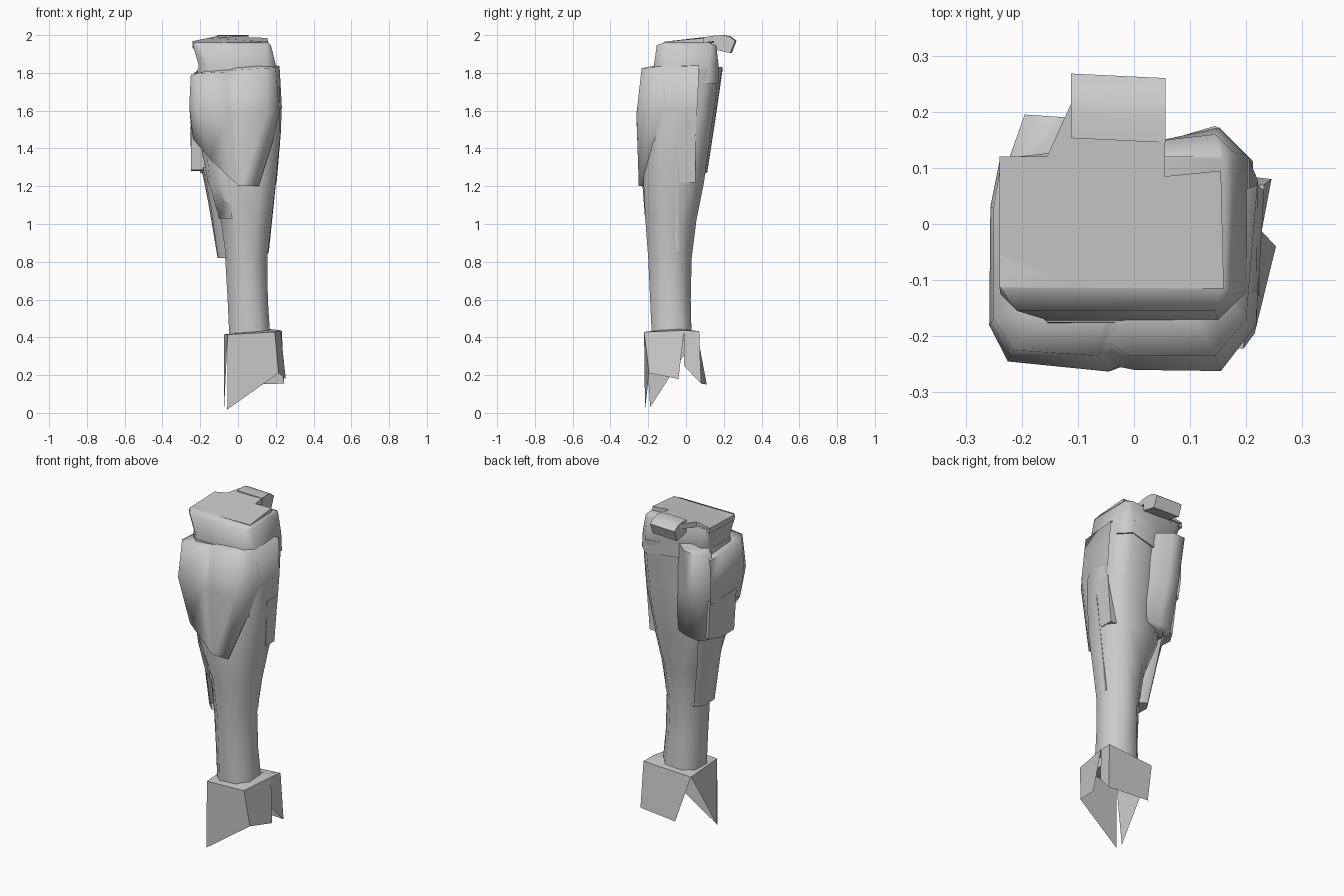
import bpy, bmesh, math
from mathutils import Vector

grey = bpy.data.materials.new("plain_grey")
grey.diffuse_color = (0.6, 0.6, 0.6, 1)


def finish(name, bm, angle=40, recalc=True):
    bmesh.ops.remove_doubles(bm, verts=bm.verts, dist=0.0005)
    if recalc:
        bmesh.ops.recalc_face_normals(bm, faces=bm.faces)
    me = bpy.data.meshes.new(name)
    bm.to_mesh(me)
    bm.free()
    me.materials.append(grey)
    ob = bpy.data.objects.new(name, me)
    bpy.context.collection.objects.link(ob)
    bpy.ops.object.select_all(action='DESELECT')
    ob.select_set(True)
    bpy.context.view_layer.objects.active = ob
    bpy.ops.object.shade_smooth_by_angle(angle=math.radians(angle))
    return ob


def skin(name, rows, closed=False, caps=False, angle=40, recalc=True):
    """Bridge rows of points with quads, optionally closing rings and ends.
    Open skins run top to bottom, counter-clockwise from above, to face outward."""
    bm = bmesh.new()
    vs = [[bm.verts.new(p) for p in r] for r in rows]
    n = len(rows[0])
    for a, b in zip(vs, vs[1:]):
        for i in range(n if closed else n - 1):
            j = (i + 1) % n
            bm.faces.new((a[j], a[i], b[i], b[j]))
    if caps:
        bm.faces.new(vs[0])
        bm.faces.new(vs[-1])
    return finish(name, bm, angle, recalc)


def slab(name, outer, inward):
    """Plate from an outer outline, sunk into the body by an offset."""
    inner = [Vector(p) + Vector(inward) for p in outer]
    return skin(name, [outer, inner], True, True)


def ring(z, x0, x1, y0, y1, c, s=0.0):
    """Box section with cut corners; s pulls the back-left side forward."""
    return [(x0 + c, y0, z), (x1 - c, y0, z), (x1, y0 + c, z), (x1, y1 - c, z),
            (x1 - c, y1, z), (x0 + c, y1 - s, z), (x0, y1 - c - s * 0.7, z), (x0, y0 + c, z)]


# Tapering leg body
skin("leg_body", [ring(*r) for r in (
    (0.38, -0.045, 0.172, -0.180, 0.030, 0.05),
    (0.60, -0.055, 0.158, -0.190, 0.025, 0.06),
    (0.82, -0.068, 0.155, -0.200, 0.030, 0.07),
    (1.02, -0.090, 0.178, -0.215, 0.055, 0.08),
    (1.22, -0.160, 0.200, -0.225, 0.095, 0.08, 0.02),
    (1.47, -0.205, 0.224, -0.210, 0.130, 0.08, 0.06),
    (1.65, -0.210, 0.220, -0.195, 0.155, 0.075, 0.08),
    (1.82, -0.215, 0.205, -0.175, 0.175, 0.06, 0.09))], True, True, 75)

# Knee block rising out of the guard
skin("knee_block", [ring(*r) for r in (
    (1.74, -0.215, 0.212, -0.180, 0.172, 0.06, 0.08),
    (1.84, -0.208, 0.200, -0.170, 0.172, 0.05, 0.07),
    (1.945, -0.238, 0.175, -0.155, 0.160, 0.03, 0.04),
    (1.962, -0.24, 0.16, -0.115, 0.12, 0.004))], True, True, 60)

# Flat top plate and the hooked tab behind it
slab("top_plate", [(-0.24, -0.113, 1.96), (0.16, -0.115, 1.965), (0.155, 0.095, 1.985),
                   (0.055, 0.085, 1.988), (0.055, 0.16, 1.998), (-0.112, 0.215, 1.995),
                   (-0.155, 0.12, 1.985), (-0.24, 0.12, 1.968)], (0, 0, -0.03))
tab = [(0.15, 1.998), (0.2, 2.0), (0.235, 1.993), (0.265, 1.97), (0.24, 1.905), (0.15, 1.925)]
skin("rear_tab", [[(x, y + d, z) for y, z in tab] for x, d in ((-0.112, 0.003), (0.056, -0.005))],
     True, True, 50)

# Wrap-around front guard with a soft vertical groove
top = [(-0.236, 0.115, 1.77), (-0.25, 0.03, 1.78), (-0.25, -0.17, 1.79), (-0.215, -0.225, 1.797),
       (-0.065, -0.235, 1.805), (-0.045, -0.212, 1.81), (-0.01, -0.235, 1.815),
       (0.145, -0.235, 1.825), (0.20, -0.17, 1.828), (0.22, 0.07, 1.835)]
mid = [(-0.24, 0.11, 1.62), (-0.256, 0.03, 1.62), (-0.258, -0.18, 1.62), (-0.225, -0.245, 1.6),
       (-0.045, -0.263, 1.58), (-0.03, -0.254, 1.58), (0.0, -0.26, 1.58),
       (0.155, -0.262, 1.58), (0.218, -0.18, 1.6), (0.232, 0.06, 1.62)]
low = [(-0.23, 0.10, 1.5), (-0.248, 0.03, 1.5), (-0.238, -0.17, 1.45), (-0.15, -0.24, 1.345),
       (-0.01, -0.25, 1.215), (0.0, -0.25, 1.205), (0.02, -0.25, 1.2),
       (0.11, -0.25, 1.2), (0.185, -0.18, 1.44), (0.226, 0.05, 1.47)]


def lip(row, dz):
    return [(-0.01 + (x + 0.01) * 0.78, y * 0.72, z + dz) for x, y, z in row]


skin("front_guard", [lip(top, 0.012), top, mid, low, lip(low, 0.0)], angle=75, recalc=False)

# Left side plates stepping down the shin
slab("left_upper_plate", [(-0.225, 0.095, 1.52), (-0.252, 0.02, 1.52), (-0.25, -0.12, 1.52),
                          (-0.248, -0.10, 1.285), (-0.248, 0.01, 1.28), (-0.205, 0.08, 1.28)],
     (0.08, 0, 0))
skin("left_front_plate", [
    [(-0.19, -0.03, 1.38), (-0.165, -0.18, 1.38), (-0.05, -0.236, 1.38)],
    [(-0.165, -0.05, 1.20), (-0.148, -0.165, 1.20), (-0.04, -0.230, 1.20)],
    [(-0.11, -0.05, 1.03), (-0.10, -0.16, 1.03), (-0.03, -0.217, 1.03)],
    [(-0.06, -0.06, 1.03), (-0.05, -0.13, 1.03), (-0.01, -0.17, 1.03)]], angle=75, recalc=False)
skin("left_lower_plate", [
    [(-0.14, 0.085, 1.30), (-0.195, 0.03, 1.30), (-0.185, -0.12, 1.30), (-0.14, -0.18, 1.30)],
    [(-0.115, 0.06, 1.10), (-0.155, 0.01, 1.10), (-0.145, -0.12, 1.10), (-0.10, -0.17, 1.10)],
    [(-0.07, 0.03, 0.82), (-0.108, -0.02, 0.82), (-0.105, -0.12, 0.82), (-0.06, -0.16, 0.82)],
    [(-0.03, 0.0, 0.82), (-0.05, -0.04, 0.82), (-0.05, -0.11, 0.82), (-0.03, -0.14, 0.82)]],
    angle=75, recalc=False)

# Right side plates
slab("right_plate", [(0.226, -0.05, 1.5), (0.228, 0.05, 1.5),
                     (0.205, 0.05, 1.22), (0.205, -0.03, 1.22)], (-0.08, 0, 0))
slab("right_sliver", [(0.20, -0.15, 1.42), (0.222, -0.05, 1.42),
                      (0.163, -0.04, 0.85), (0.157, -0.06, 0.85)], (-0.06, 0, 0))

# Calf muscle bulge at the back left, with a valley beside it
skin("calf_plate", [
    [(-0.08, 0.10, 1.84), (-0.12, 0.11, 1.84), (-0.18, 0.11, 1.83), (-0.20, 0.07, 1.82)],
    [(-0.03, 0.115, 1.83), (-0.12, 0.19, 1.83), (-0.195, 0.195, 1.825), (-0.232, 0.09, 1.80)],
    [(-0.02, 0.105, 1.55), (-0.11, 0.152, 1.55), (-0.185, 0.155, 1.55), (-0.225, 0.08, 1.55)],
    [(0.0, 0.085, 1.29), (-0.085, 0.112, 1.28), (-0.165, 0.112, 1.27), (-0.20, 0.06, 1.27)],
    [(0.0, 0.06, 1.28), (-0.08, 0.06, 1.27), (-0.13, 0.05, 1.26), (-0.15, 0.02, 1.26)]],
    angle=70, recalc=False)

# Ankle cuff: flared sheets, outer side out, with a long front-left point and open notches
A, B, C, D, E = ((-0.055, -0.215, 0.415), (0.195, -0.222, 0.428), (0.225, -0.01, 0.437),
                 (0.232, 0.07, 0.432), (-0.075, 0.06, 0.415))
sheets = {
    "cuff_front": (A, B, (0.215, -0.195, 0.21), (-0.057, -0.217, 0.018)),
    "cuff_left": (E, A, (-0.073, -0.19, 0.03), (-0.075, -0.08, 0.20)),
    "cuff_right": (B, C, (0.253, -0.04, 0.18), (0.215, -0.195, 0.21)),
    "cuff_right_rear": (C, D, (0.245, 0.08, 0.155), (0.228, -0.01, 0.25)),
    "cuff_back": (D, E, (-0.005, 0.11, 0.15), (0.245, 0.08, 0.155)),
}
for name, pts in sheets.items():
    bm = bmesh.new()
    bm.faces.new([bm.verts.new(p) for p in reversed(pts)])
    finish(name, bm, recalc=False)

# Shelf joining cuff to the leg
rim = [A, B, C, D, E]
inner = [(0.06 + (x - 0.06) * 0.5, -0.075 + (y + 0.075) * 0.5, z + 0.01) for x, y, z in rim]
skin("cuff_rim", [inner, rim], True, recalc=False)
